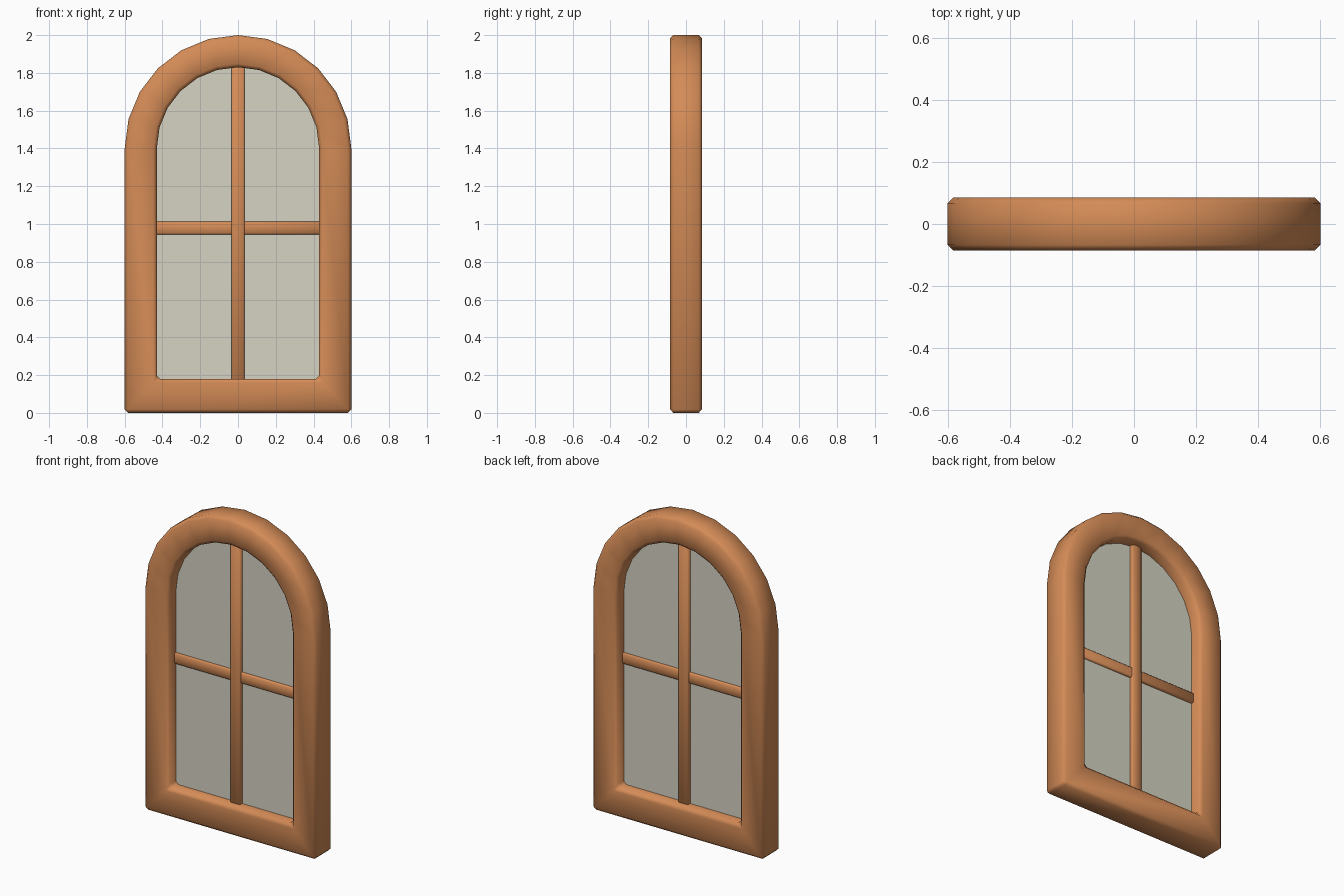
import bpy, bmesh, math

if "Cube" in bpy.data.objects:
    bpy.data.objects.remove(bpy.data.objects["Cube"])


def material(name, color):
    m = bpy.data.materials.new(name)
    m.diffuse_color = (*color, 1)
    m.use_nodes = True
    m.node_tree.nodes["Principled BSDF"].inputs["Base Color"].default_value = m.diffuse_color
    return m


WOOD = material("warm wood", (0.66, 0.26, 0.094))
GLASS = material("pale glass", (0.67, 0.655, 0.55))

SPRING = 1.4  # height where the arch begins


def arch(r, bottom, steps=12):
    """Closed outline: two bottom corners, then a half circle of straight steps."""
    pts = [(-r, bottom), (r, bottom)]
    for i in range(steps + 1):
        a = math.pi * i / steps
        pts.append((r * math.cos(a), SPRING + r * math.sin(a)))
    return pts


def finish(bm, name, mat, bevel=0.0, smooth=True):
    bmesh.ops.recalc_face_normals(bm, faces=bm.faces)
    me = bpy.data.meshes.new(name)
    bm.to_mesh(me)
    bm.free()
    me.materials.append(mat)
    for p in me.polygons:
        p.use_smooth = smooth
    ob = bpy.data.objects.new(name, me)
    bpy.context.collection.objects.link(ob)
    if bevel:
        b = ob.modifiers.new("bevel", 'BEVEL')
        b.width = bevel
        b.segments = 1
        b.limit_method = 'ANGLE'
        b.angle_limit = math.radians(30)
    return ob


def bar(name, hx, hy, z0, z1, bevel):
    bm = bmesh.new()
    bmesh.ops.create_cube(bm, size=1)
    for v in bm.verts:
        v.co = (v.co.x * 2 * hx, v.co.y * 2 * hy, z0 + (v.co.z + 0.5) * (z1 - z0))
    return finish(bm, name, WOOD, bevel)


# Arched frame: four outlines joined into a mitred ring
D = 0.085
bm = bmesh.new()
outlines = [(0.6, 0.0, -D), (0.43, 0.18, -D), (0.43, 0.18, D), (0.6, 0.0, D)]
loops = [[bm.verts.new((x, y, z)) for x, z in arch(r, b)] for r, b, y in outlines]
n = len(loops[0])
for k in range(4):
    a, b = loops[k], loops[(k + 1) % 4]
    for i in range(n):
        j = (i + 1) % n
        bm.faces.new((a[i], a[j], b[j], b[i]))
finish(bm, "window_frame", WOOD, 0.018)

# Glass pane set into the middle of the frame
bm = bmesh.new()
front, back = [[bm.verts.new((x, y, z)) for x, z in arch(0.44, 0.17)] for y in (-0.006, 0.006)]
bm.faces.new(front)
bm.faces.new(back)
for i in range(n):
    j = (i + 1) % n
    bm.faces.new((front[i], front[j], back[j], back[i]))
finish(bm, "glass_pane", GLASS, smooth=False)

# Glazing bars
bar("vertical_bar", 0.035, 0.03, 0.17, 1.84, 0.006)
bar("horizontal_bar", 0.435, 0.022, 0.945, 1.012, 0.006)
